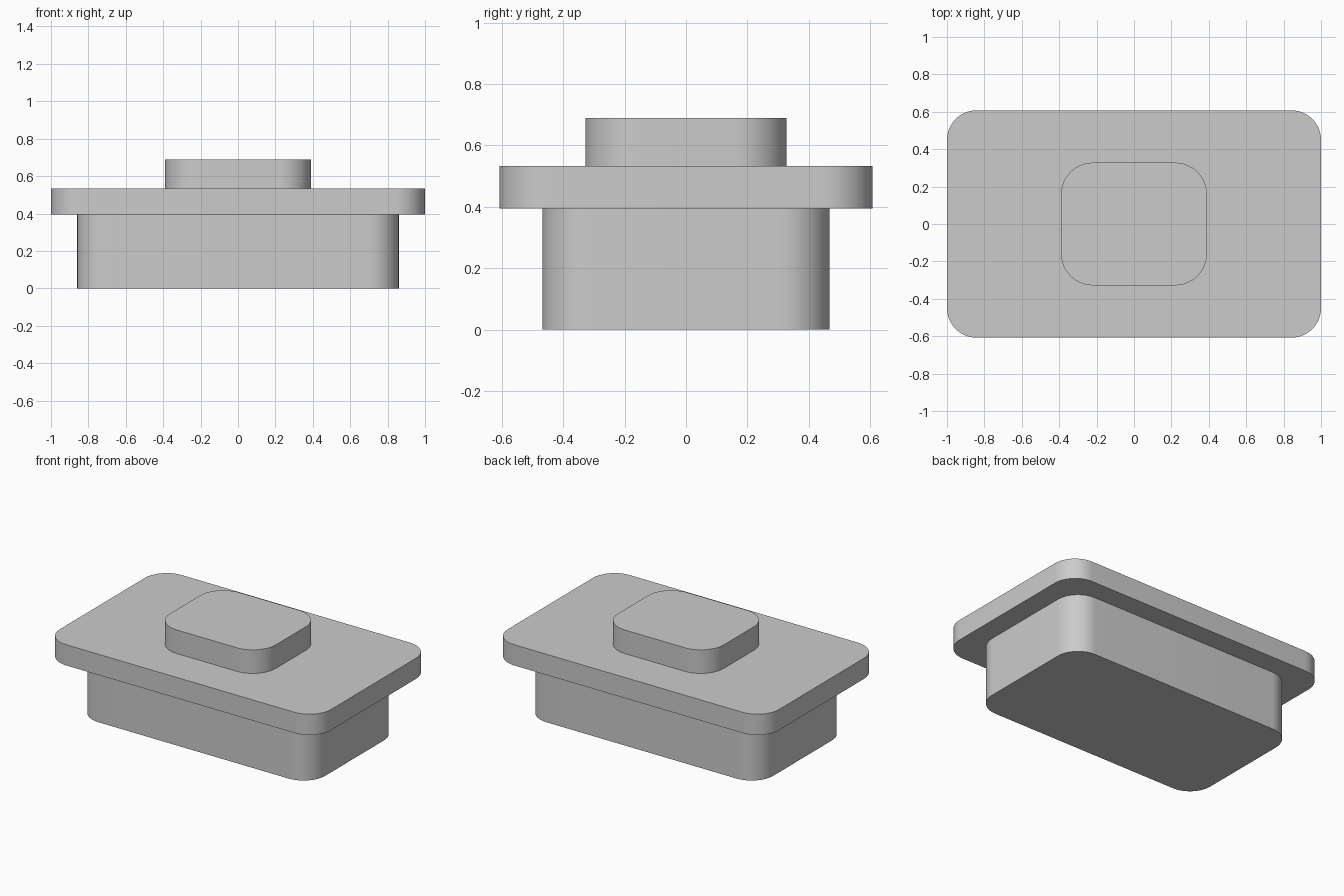
import bpy
import bmesh
from math import cos, sin, pi, radians

cube = bpy.data.objects.get("Cube")
if cube:
    bpy.data.objects.remove(cube, do_unlink=True)

GREY = (0.6, 0.6, 0.6, 1.0)
grey = bpy.data.materials.new("plain grey")
grey.use_nodes = True
grey.diffuse_color = GREY
grey.node_tree.nodes["Principled BSDF"].inputs["Base Color"].default_value = GREY


def rounded_slab(name, half_x, half_y, radius, bottom, top, steps=16):
    """Extrude a rounded rectangle from bottom to top."""
    bm = bmesh.new()
    outline = []
    corners = ((1, 1), (-1, 1), (-1, -1), (1, -1))
    for quarter, (sx, sy) in enumerate(corners):
        for i in range(steps + 1):
            a = (quarter + i / steps) * pi / 2
            outline.append(bm.verts.new((sx * (half_x - radius) + radius * cos(a),
                                         sy * (half_y - radius) + radius * sin(a),
                                         bottom)))
    base = bm.faces.new(outline)
    extruded = bmesh.ops.extrude_face_region(bm, geom=[base], use_keep_orig=True)
    raised = [v for v in extruded["geom"] if isinstance(v, bmesh.types.BMVert)]
    bmesh.ops.translate(bm, verts=raised, vec=(0, 0, top - bottom))
    bmesh.ops.recalc_face_normals(bm, faces=bm.faces)
    mesh = bpy.data.meshes.new(name)
    bm.to_mesh(mesh)
    bm.free()
    mesh.materials.append(grey)
    obj = bpy.data.objects.new(name, mesh)
    bpy.context.collection.objects.link(obj)
    # Smooth corners, crisp rims
    bpy.ops.object.select_all(action="DESELECT")
    obj.select_set(True)
    bpy.context.view_layer.objects.active = obj
    bpy.ops.object.shade_smooth_by_angle(angle=radians(30))
    return obj


# Lower block, overhanging plate and raised button
rounded_slab("lower_body", 0.86, 0.468, 0.16, 0.0, 0.395)
rounded_slab("flange_plate", 1.0, 0.608, 0.16, 0.395, 0.533)
rounded_slab("top_button", 0.39, 0.328, 0.17, 0.533, 0.69)
